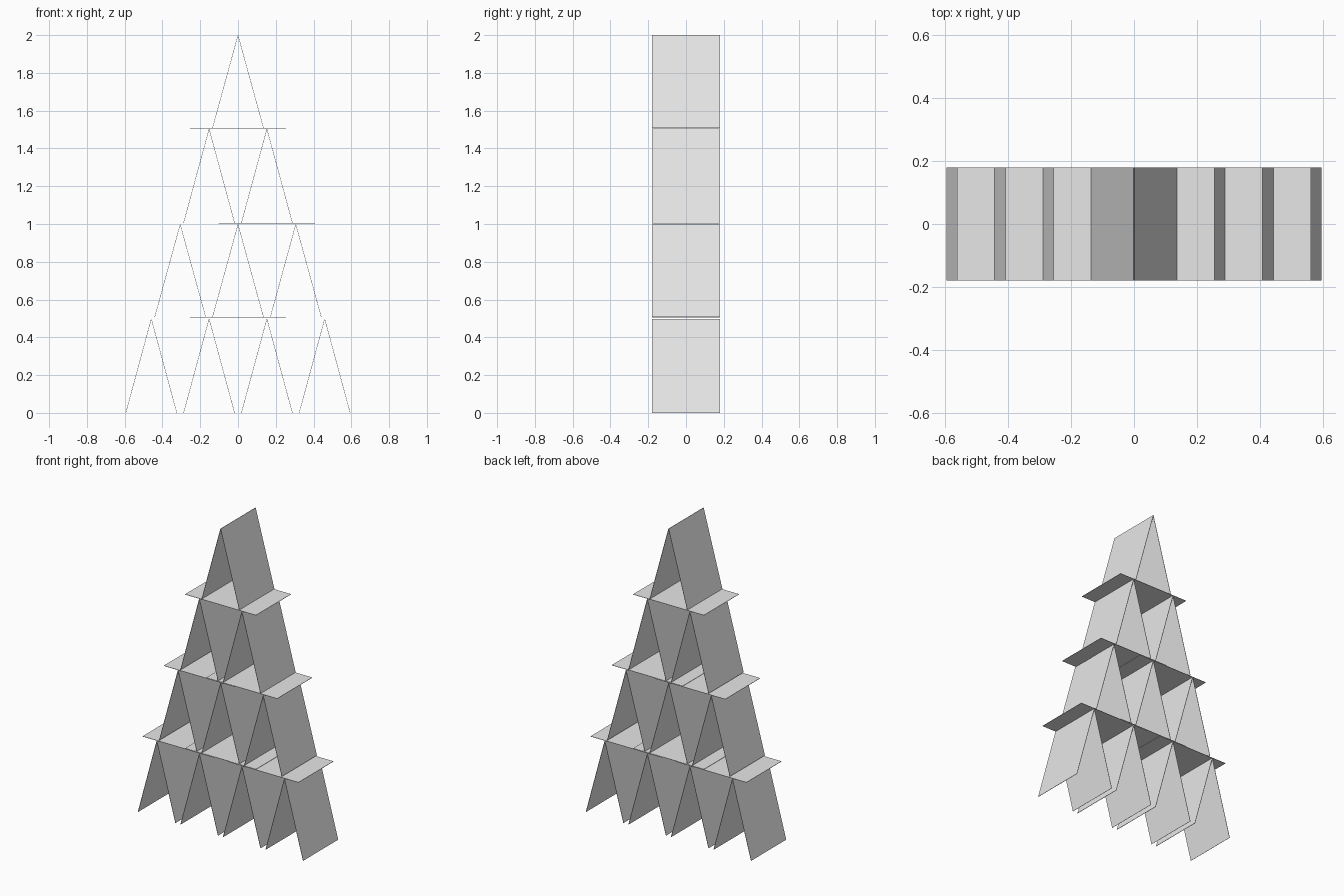
import bpy
import math

cube = bpy.data.objects.get("Cube")
if cube:
    bpy.data.objects.remove(cube, do_unlink=True)

# Card proportions and stacking
WIDTH = 0.36
THICK = 0.002
SPREAD = 0.135      # horizontal reach of one leaning card
SPACING = 0.306     # distance between neighbouring tents
ROW_BOTTOM = [0.0, 0.507, 1.006, 1.508]
ROW_TOP = [0.498, 0.998, 1.503, 2.0]

# Single card colour
card_grey = bpy.data.materials.new("card_grey")
card_grey.use_nodes = True
GREY = (0.8, 0.8, 0.8, 1.0)
card_grey.diffuse_color = GREY
card_grey.node_tree.nodes["Principled BSDF"].inputs["Base Color"].default_value = GREY


def add_card(name, x, z, length, angle):
    """Thin card standing on its short edge, then turned about the y axis."""
    bpy.ops.mesh.primitive_cube_add(size=1, location=(x, 0, z))
    card = bpy.context.object
    card.name = name
    card.scale = (THICK, WIDTH, length)
    card.rotation_euler = (0, angle, 0)
    card.data.materials.append(card_grey)
    return card


def centred(count):
    return [(i - (count - 1) / 2) * SPACING for i in range(count)]


# Leaning pairs, one fewer on each higher row
for row, (low, high) in enumerate(zip(ROW_BOTTOM, ROW_TOP)):
    rise = high - low
    lean = math.atan2(SPREAD, rise)
    length = math.hypot(SPREAD, rise)
    for x in centred(4 - row):
        for side, label in ((-1, "right"), (1, "left")):
            add_card(f"leaning_card_{label}", x + side * SPREAD / 2,
                     (low + high) / 2, length, -side * lean)

# Flat cards bridging the tents, alternate ones resting on their neighbours
for row in range(3):
    for i, x in enumerate(centred(3 - row)):
        z = ROW_TOP[row] + 0.002 + 0.004 * (i % 2)
        add_card("flat_card", x, z, 0.51, math.pi / 2)
